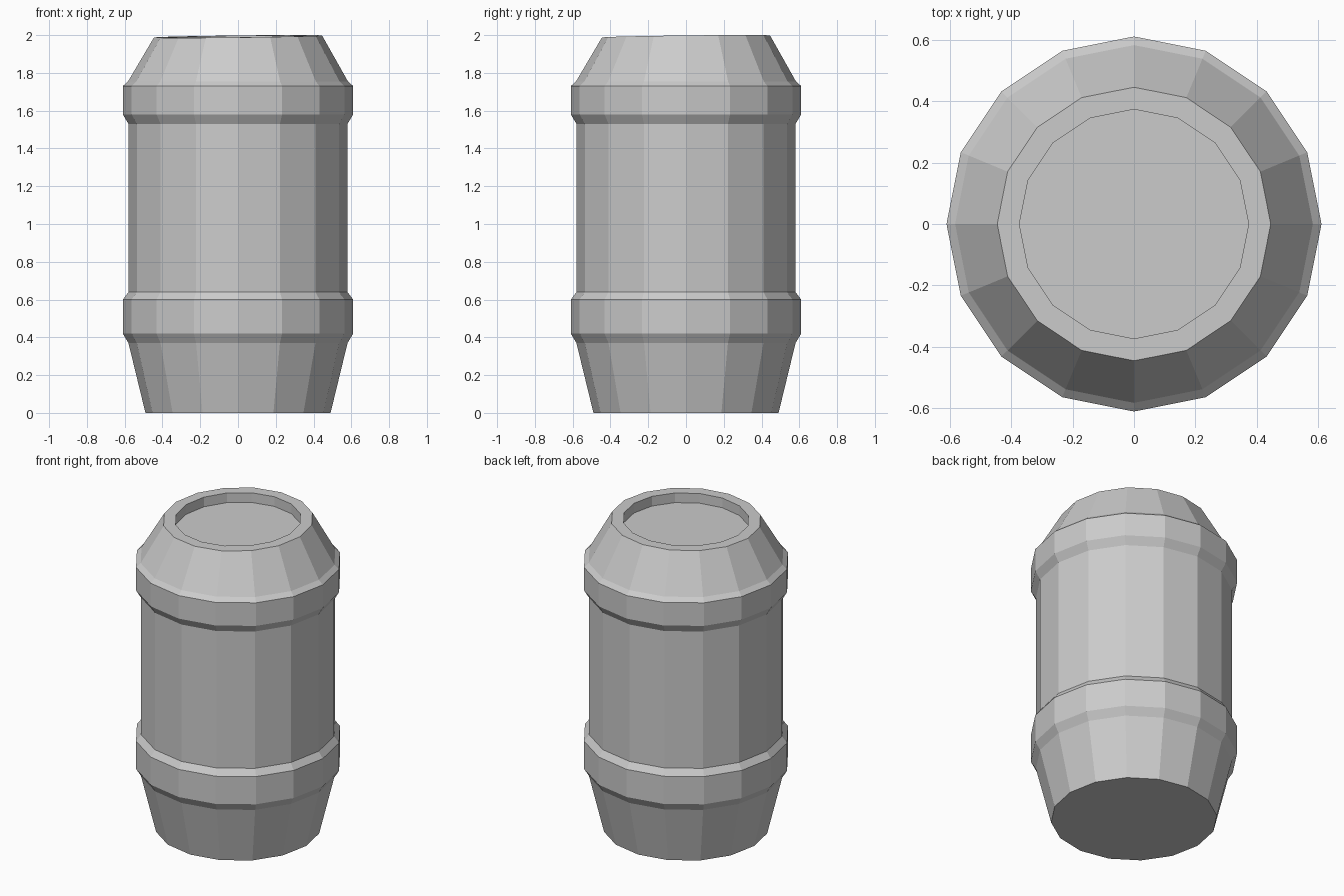
import bpy, bmesh
from math import cos, sin, pi

if "Cube" in bpy.data.objects:
    bpy.data.objects.remove(bpy.data.objects["Cube"])

SIDES = 16
TOP = 1.9


def tilt(x, y, z):
    # the top rim is very slightly uneven, rising towards +x +y
    return z + 0.012 * (x + y) if z > TOP else z


def lathe(name, profile, cap_start=False, cap_end=False):
    """Spin a (radius, height) profile into a flat-faced 16-sided shell."""
    bm = bmesh.new()
    rings = []
    for r, z in profile:
        ring = []
        for i in range(SIDES):
            a = 2 * pi * i / SIDES
            x, y = r * cos(a), r * sin(a)
            ring.append(bm.verts.new((x, y, tilt(x, y, z))))
        rings.append(ring)
    for low, high in zip(rings, rings[1:]):
        for i in range(SIDES):
            j = (i + 1) % SIDES
            bm.faces.new((low[i], low[j], high[j], high[i]))
    if cap_start:
        bm.faces.new(rings[0][::-1])
    if cap_end:
        bm.faces.new(rings[-1])
    mesh = bpy.data.meshes.new(name)
    bm.to_mesh(mesh)
    bm.free()
    obj = bpy.data.objects.new(name, mesh)
    bpy.context.collection.objects.link(obj)
    return obj


# Closed barrel: tapered foot, two raised bands, sloped shoulder, recessed lid
foot = [(0.49, 0.0), (0.58, 0.37)]
lower_band = [(0.61, 0.42), (0.61, 0.60), (0.58, 0.64)]
upper_band = [(0.58, 1.53), (0.61, 1.58), (0.61, 1.73), (0.582, 1.755)]
rim = [(0.445, 1.993), (0.373, 1.993)]
lid = [(0.373, 1.93)]
lathe("barrel", foot + lower_band + upper_band + rim + lid,
      cap_start=True, cap_end=True)
